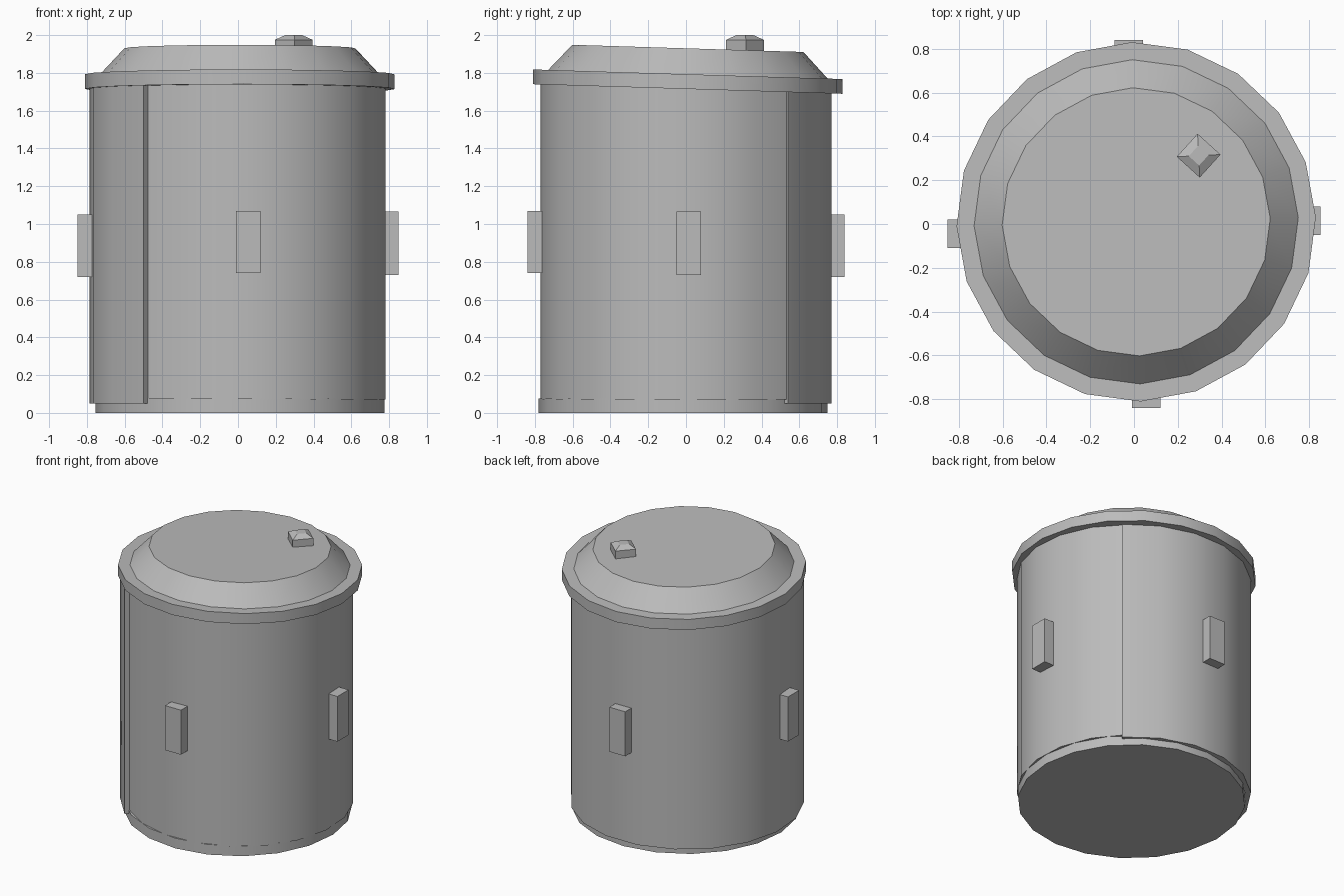
import bpy, bmesh, math
from mathutils import Matrix, Vector

if "Cube" in bpy.data.objects:
    bpy.data.objects.remove(bpy.data.objects["Cube"])

grey = bpy.data.materials.new("dull grey")
grey.diffuse_color = (0.5, 0.5, 0.5, 1)
grey.use_nodes = True
grey.node_tree.nodes["Principled BSDF"].inputs["Base Color"].default_value = grey.diffuse_color


def finish(name, bm, smooth=True):
    bmesh.ops.recalc_face_normals(bm, faces=bm.faces)
    me = bpy.data.meshes.new(name)
    bm.to_mesh(me)
    bm.free()
    me.materials.append(grey)
    ob = bpy.data.objects.new(name, me)
    bpy.context.collection.objects.link(ob)
    if smooth:
        bpy.ops.object.select_all(action='DESELECT')
        ob.select_set(True)
        bpy.context.view_layer.objects.active = ob
        bpy.ops.object.shade_smooth_by_angle(angle=math.radians(30))
    return ob


def stacked_rings(name, profile, centre, sides, turn, tilt=0.0):
    """Closed solid from (radius, z) rings, tilted about the x axis."""
    bm = bmesh.new()
    rings = []
    for r, z in profile:
        rings.append([bm.verts.new((
            centre[0] + r * math.cos(turn + math.tau * i / sides),
            centre[1] + r * math.sin(turn + math.tau * i / sides),
            z)) for i in range(sides)])
    for a, b in zip(rings, rings[1:]):
        for i in range(sides):
            j = (i + 1) % sides
            bm.faces.new((a[i], a[j], b[j], b[i]))
    bm.faces.new(rings[0][::-1])
    bm.faces.new(rings[-1])
    for v in bm.verts:
        v.co.z += tilt * v.co.y
    return finish(name, bm)


def half_shell(name, centre, radius, z0, z1, start, end, steps=10, thick=0.04):
    """Thick curved sheet between two angles in degrees."""
    bm = bmesh.new()
    rows = []
    for i in range(steps + 1):
        a = math.radians(start + (end - start) * i / steps)
        d = Vector((math.cos(a), math.sin(a), 0))
        c = Vector((centre[0], centre[1], 0))
        rows.append([bm.verts.new(c + d * r + Vector((0, 0, z)))
                     for r, z in ((radius, z0), (radius, z1),
                                  (radius - thick, z1), (radius - thick, z0))])
    for a, b in zip(rows, rows[1:]):
        for i in range(4):
            j = (i + 1) % 4
            bm.faces.new((a[i], b[i], b[j], a[j]))
    bm.faces.new(rows[0])
    bm.faces.new(rows[-1][::-1])
    return finish(name, bm)


def block(name, x, y, z):
    bm = bmesh.new()
    bmesh.ops.create_cube(bm, size=1)
    size = [b - a for a, b in (x, y, z)]
    mid = [(a + b) / 2 for a, b in (x, y, z)]
    bm.transform(Matrix.Translation(mid) @ Matrix.Diagonal((*size, 1)))
    return finish(name, bm, smooth=False)


# Base disc
stacked_rings("base", [(0.765, 0.0), (0.765, 0.075)], (0.01, -0.015), 20, 0.03)

# Wall made of two curved sheets that meet at offset seams
half_shell("left_wall", (-0.005, -0.005), 0.785, 0.05, 1.74, 44, 231)
half_shell("right_wall", (0.02, -0.01), 0.765, 0.07, 1.76, -132, 48)

# Lid with a straight rim and a sloped crown, sitting slightly tilted
stacked_rings("lid", [(0.82, 1.715), (0.82, 1.793), (0.74, 1.793), (0.612, 1.93)],
              (0.01, 0.01), 20, 0.025, tilt=-0.031)

# Diamond knob on the lid
stacked_rings("knob", [(0.1, 1.90), (0.1, 1.975), (0.045, 2.0)], (0.295, 0.312), 4, 0.05)

# Four side handles
block("left_handle", (-0.85, -0.74), (-0.11, 0.02), (0.72, 1.05))
block("right_handle", (0.74, 0.85), (-0.05, 0.08), (0.73, 1.065))
block("front_handle", (-0.01, 0.12), (-0.84, -0.73), (0.74, 1.07))
block("back_handle", (-0.09, 0.04), (0.73, 0.84), (0.72, 1.05))
